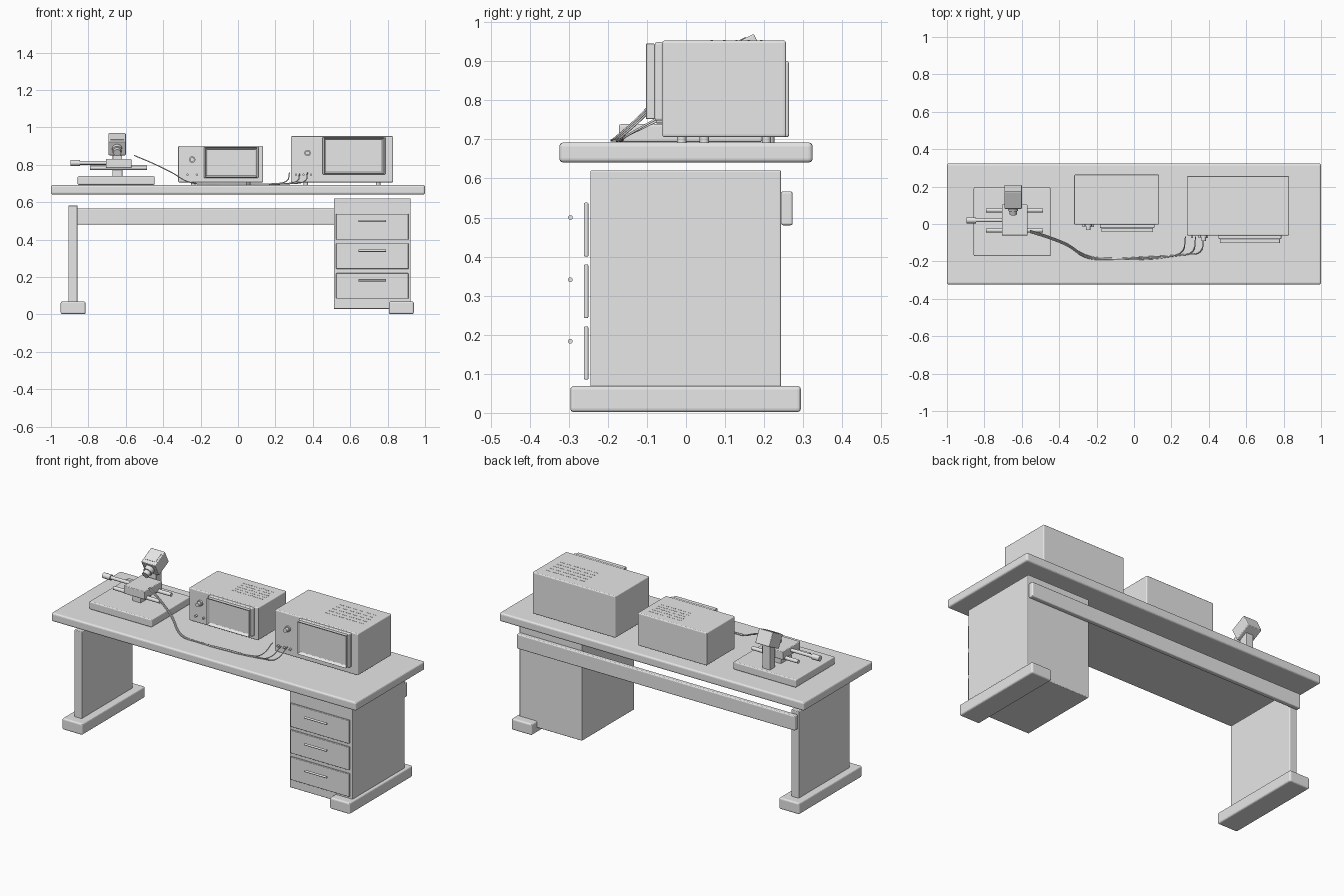
import bpy, bmesh, math
from mathutils import Matrix, Vector

if "Cube" in bpy.data.objects:
    bpy.data.objects.remove(bpy.data.objects["Cube"])

grey = bpy.data.materials.new("light_grey")
grey.diffuse_color = (0.8, 0.8, 0.8, 1)
grey.use_nodes = True
grey.node_tree.nodes["Principled BSDF"].inputs["Base Color"].default_value = grey.diffuse_color


def finish(name, bm, smooth=False, bevel=0.0):
    bmesh.ops.recalc_face_normals(bm, faces=bm.faces)
    mesh = bpy.data.meshes.new(name)
    bm.to_mesh(mesh)
    bm.free()
    mesh.materials.append(grey)
    ob = bpy.data.objects.new(name, mesh)
    bpy.context.collection.objects.link(ob)
    if bevel:
        mod = ob.modifiers.new("rounded_edges", 'BEVEL')
        mod.width, mod.segments = bevel, 3
    if smooth:
        bpy.ops.object.select_all(action='DESELECT')
        ob.select_set(True)
        bpy.context.view_layer.objects.active = ob
        bpy.ops.object.shade_smooth_by_angle(angle=math.radians(40))
    return ob


def box(name, x, y, z, bevel=0.0, tilt=0.0):
    """Box from (min, max) ranges, optionally tilted about x through its centre."""
    bm = bmesh.new()
    mid = Vector([(a + b) / 2 for a, b in (x, y, z)])
    size = [b - a for a, b in (x, y, z)]
    m = Matrix.Translation(mid) @ Matrix.Rotation(tilt, 4, 'X') @ Matrix.Diagonal((*size, 1))
    bmesh.ops.create_cube(bm, size=1, matrix=m)
    return finish(name, bm, bevel=bevel)


def rod(name, a, b, r, sides=24):
    """Cylinder between two points."""
    a, b = Vector(a), Vector(b)
    bm = bmesh.new()
    m = Matrix.Translation((a + b) / 2) @ (b - a).to_track_quat('Z', 'Y').to_matrix().to_4x4()
    bmesh.ops.create_cone(bm, cap_ends=True, segments=sides, radius1=r, radius2=r,
                          depth=(b - a).length, matrix=m)
    return finish(name, bm, smooth=True)


def screen(name, x, z, y_back, y_mid, y_front):
    """Bezel with a raised frame and a recessed display."""
    box(name + "_bezel", x, (y_mid, y_back), z, 0.006)
    x = (x[0] + 0.008, x[1] - 0.008)
    z = (z[0] + 0.004, z[1] - 0.004)
    bm = bmesh.new()
    bmesh.ops.create_cube(bm, size=1, matrix=Matrix.Translation(
        (sum(x) / 2, (y_mid + y_front) / 2, sum(z) / 2))
        @ Matrix.Diagonal((x[1] - x[0], y_mid - y_front, z[1] - z[0], 1)))
    bm.normal_update()
    front = [f for f in bm.faces if f.normal.y < -0.9]
    bmesh.ops.inset_region(bm, faces=front, thickness=0.014)
    bmesh.ops.translate(bm, verts=front[0].verts, vec=(0, 0.016, 0))
    finish(name + "_frame", bm, bevel=0.002)


# Desk: top, end panel, rear beam and feet
box("desk_top", (-1, 1), (-0.324, 0.324), (0.641, 0.692), 0.01)
box("leg_panel", (-0.907, -0.858), (-0.24, 0.24), (0.06, 0.583), 0.004)
box("rear_beam", (-0.905, 0.92), (0.243, 0.273), (0.48, 0.567), 0.006)
for side, x in (("left", (-0.948, -0.815)), ("right", (0.807, 0.94))):
    box(side + "_foot", x, (-0.296, 0.294), (0.002, 0.069), 0.009)

# Drawer cabinet
box("cabinet", (0.512, 0.923), (-0.245, 0.243), (0.03, 0.621), 0.004)
for i, (lo, hi, grip) in enumerate(((0.4, 0.538, 0.5), (0.243, 0.38, 0.341), (0.085, 0.221, 0.183))):
    box(f"drawer_front_{i}", (0.525, 0.911), (-0.261, -0.25), (lo, hi), 0.003)
    rod(f"drawer_handle_{i}", (0.645, -0.296, grip), (0.79, -0.296, grip), 0.006, 16)


# Bench instruments: case, screen, feet, controls and vent slots
def instrument(name, x, y, z, scr_x, scr_z, scr_y, knob, sockets):
    box(name + "_case", x, y, z, 0.006)
    screen(name + "_screen", scr_x, scr_z, *scr_y)
    for fx in (x[0] + 0.08, x[1] - 0.08):
        for fy in (y[0] + 0.05, y[1] - 0.05):
            rod(name + "_foot", (fx, fy, 0.691), (fx, fy, z[0] + 0.003), 0.012, 16)
    kx, kz = knob
    rod(name + "_knob_base", (kx, y[0] + 0.002, kz), (kx, y[0] - 0.01, kz), 0.017)
    rod(name + "_knob", (kx, y[0] - 0.008, kz), (kx, y[0] - 0.03, kz), 0.012)
    for sx in sockets:
        rod(name + "_socket", (sx, y[0] + 0.002, 0.747), (sx, y[0] - 0.014, 0.747), 0.006, 12)
    w, d = x[1] - x[0], y[1] - y[0]
    for i in range(5):
        for j in range(6):
            cx = x[0] + w * (0.48 + 0.08 * j)
            cy = y[0] + d * (0.4 + 0.1 * i)
            box(name + "_vent", (cx - w * 0.028, cx + w * 0.028), (cy - 0.003, cy + 0.003),
                (z[1] - 0.001, z[1] + 0.001))


instrument("large_scope", (0.283, 0.829), (-0.061, 0.256), (0.706, 0.953),
           (0.452, 0.788), (0.748, 0.949), (-0.058, -0.08, -0.103), (0.372, 0.863), (0.31, 0.35, 0.39))
instrument("small_scope", (-0.32, 0.134), (-0.003, 0.264), (0.706, 0.9),
           (-0.183, 0.11), (0.729, 0.896), (0.06, -0.022, -0.045), (-0.245, 0.828), (-0.27, -0.22))

# Probe station: base, post, rails, stage and adjuster
box("station_base", (-0.857, -0.446), (-0.172, 0.195), (0.693, 0.739), 0.006)
box("station_post", (-0.67, -0.62), (0.12, 0.17), (0.735, 0.89), 0.003)
box("stage_pedestal", (-0.672, -0.618), (-0.03, 0.07), (0.735, 0.785), 0.003)
for y in (-0.034, 0.073):
    rod("stage_rail", (-0.79, y, 0.784), (-0.487, y, 0.784), 0.011, 16)
box("stage_block", (-0.707, -0.57), (-0.062, 0.104), (0.783, 0.831), 0.004)
rod("adjuster_rod", (-0.85, 0.02, 0.81), (-0.7, 0.02, 0.81), 0.01, 16)
rod("adjuster_knob", (-0.895, 0.02, 0.81), (-0.845, 0.02, 0.81), 0.016, 20)

# Tilted viewing head with lens
tilt = math.radians(27)
mid = Vector((-0.646, 0.145, 0.91))
aim = Vector((0, -math.cos(tilt), -math.sin(tilt)))
up = Vector((0, -math.sin(tilt), math.cos(tilt)))
box("viewing_head", (-0.692, -0.6), (0.0925, 0.1975), (0.869, 0.951), 0.004, tilt)
p = mid + up * 0.041
box("head_panel", (-0.682, -0.61), (p.y - 0.03, p.y + 0.03), (p.z - 0.002, p.z + 0.002), 0, tilt)
rod("lens_barrel", mid + aim * 0.05, mid + aim * 0.078, 0.027)
rod("lens_tip", mid + aim * 0.076, mid + aim * 0.102, 0.02)

# Cables running from the stage over the desk to the large instrument
for i, (end_x, top) in enumerate(((0.275, 0.757), (0.33, 0.75), (0.372, 0.757))):
    o = 0.006 * (i - 1)
    path = [(-0.555, -0.04 + o, 0.85), (-0.46, -0.07 + o, 0.81), (-0.36, -0.11 + o, 0.762),
            (-0.25, -0.175 + o, 0.704), (-0.13, -0.186 + o / 2, 0.698), (0.06, -0.182 + o, 0.698),
            (end_x - 0.09, -0.168 + o, 0.699), (end_x - 0.02, -0.15, 0.71), (end_x, -0.068, top)]
    curve = bpy.data.curves.new(f"cable_{i}", 'CURVE')
    curve.dimensions = '3D'
    curve.bevel_depth, curve.bevel_resolution, curve.resolution_u = 0.0028, 2, 6
    curve.use_fill_caps = True
    spline = curve.splines.new('BEZIER')
    spline.bezier_points.add(len(path) - 1)
    for bp, co in zip(spline.bezier_points, path):
        bp.co = co
        bp.handle_left_type = bp.handle_right_type = 'AUTO'
    curve.materials.append(grey)
    bpy.context.collection.objects.link(bpy.data.objects.new(f"cable_{i}", curve))
